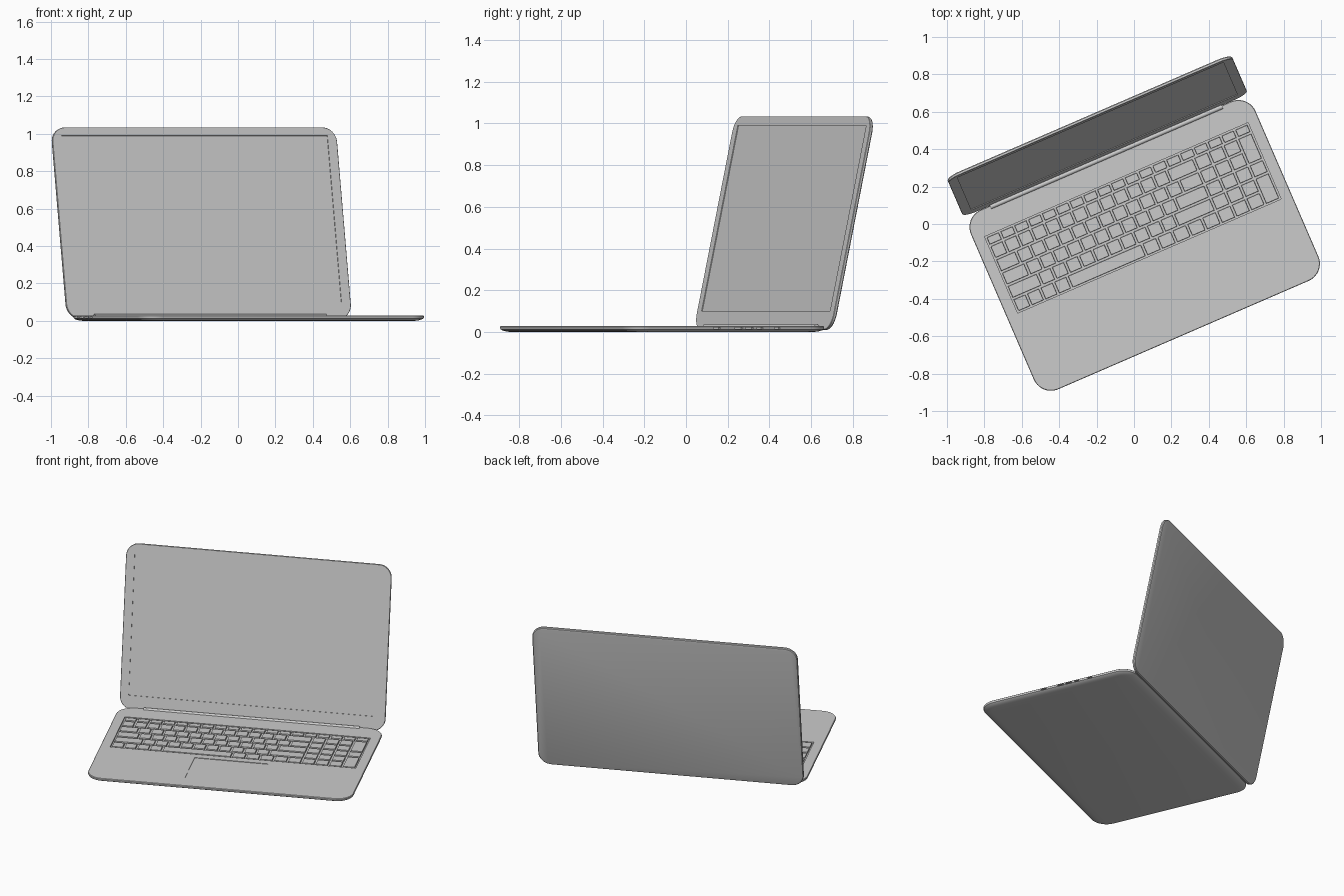
import bpy, bmesh, math
from mathutils import Matrix

if "Cube" in bpy.data.objects:
    bpy.data.objects.remove(bpy.data.objects["Cube"])

TURN = Matrix.Rotation(math.radians(23.4), 4, 'Z')   # whole laptop is turned on the desk
CX = 0.007                                           # centre line of the laptop
X0, X1 = CX - 0.829, CX + 0.829


def finish(name, bm):
    bmesh.ops.recalc_face_normals(bm, faces=bm.faces)
    me = bpy.data.meshes.new(name)
    bm.to_mesh(me)
    bm.free()
    ob = bpy.data.objects.new(name, me)
    bpy.context.collection.objects.link(ob)
    return ob


def rounded(x0, x1, y0, y1, r, seg=10):
    pts = []
    for cx, cy, a0 in ((x1 - r, y1 - r, 0), (x0 + r, y1 - r, 90),
                       (x0 + r, y0 + r, 180), (x1 - r, y0 + r, 270)):
        for i in range(seg + 1):
            a = math.radians(a0 + 90 * i / seg)
            pts.append((cx + r * math.cos(a), cy + r * math.sin(a)))
    return pts


def slab(name, x0, x1, y0, y1, r, profile):
    """Rounded plate lofted through (inset, height) pairs."""
    bm = bmesh.new()
    rings = [[bm.verts.new((x, y, z)) for x, y in
              rounded(x0 + d, x1 - d, y0 + d, y1 - d, max(r - d, 0.002))]
             for d, z in profile]
    n = len(rings[0])
    for a, b in zip(rings, rings[1:]):
        for i in range(n):
            bm.faces.new((a[i], a[(i + 1) % n], b[(i + 1) % n], b[i]))
    bm.faces.new(rings[0][::-1])
    bm.faces.new(rings[-1])
    return finish(name, bm)


def add_box(bm, x0, x1, y0, y1, z0, z1, taper=0.0):
    m = Matrix.Translation(((x0 + x1) / 2, (y0 + y1) / 2, (z0 + z1) / 2)) @ \
        Matrix.Diagonal((x1 - x0, y1 - y0, z1 - z0, 1))
    vs = bmesh.ops.create_cube(bm, size=1, matrix=m)['verts']
    for v in vs:
        if v.co.z > (z0 + z1) / 2:
            v.co.x += taper if v.co.x < (x0 + x1) / 2 else -taper
            v.co.y += taper if v.co.y < (y0 + y1) / 2 else -taper


def cut(ob, boxes):
    bm = bmesh.new()
    for b in boxes:
        add_box(bm, *b)
    cutter = finish("cutter", bm)
    cutter.hide_render = True
    mod = ob.modifiers.new("cut", 'BOOLEAN')
    mod.operation, mod.solver, mod.object = 'DIFFERENCE', 'EXACT', cutter
    bpy.context.view_layer.objects.active = ob
    bpy.ops.object.modifier_apply(modifier=mod.name)
    bpy.data.objects.remove(cutter)


def smooth(ob):
    bpy.ops.object.select_all(action='DESELECT')
    ob.select_set(True)
    bpy.context.view_layer.objects.active = ob
    bpy.ops.object.shade_smooth_by_angle(angle=math.radians(35))


# Base with curved underside
TOP = 0.028
base = slab("base", X0, X1, -0.65, 0.395, 0.1,
            [(0.05, 0), (0.028, 0.003), (0.01, 0.008), (0.002, 0.013),
             (0, 0.018), (0, 0.025), (0.003, TOP)])

# Keyboard well, touchpad recess and side ports
KX0, KX1, KY0, KY1 = -0.76, 0.775, -0.19, 0.255
cuts = [(KX0, KX1, KY0, KY1, 0.0185, 0.05),
        (-0.222, 0.237, -0.537, -0.237, TOP - 0.003, 0.05)]
for y, w in ((-0.2, 0.035), (-0.085, 0.04), (-0.03, 0.04), (0.025, 0.03), (0.115, 0.03)):
    cuts.append((X1 - 0.02, X1 + 0.02, y - w / 2, y + w / 2, 0.0145, 0.0225))
for y, w in ((0.08, 0.03), (0.14, 0.05), (0.21, 0.05), (0.28, 0.06), (0.335, 0.02)):
    cuts.append((X0 - 0.02, X0 + 0.02, y - w / 2, y + w / 2, 0.0145, 0.0225))
cut(base, cuts)

# Keys: function row, five main rows and a number pad
bm = bmesh.new()
GAP = 0.006


def key(x0, x1, y0, y1):
    add_box(bm, x0 + GAP, x1 - GAP, y0 + GAP, y1 - GAP, 0.018, TOP, 0.0015)


kx0, kx1, ky0, ky1 = KX0 + 0.003, KX1 - 0.003, KY0 + 0.003, KY1 - 0.003
FN = 0.052
ROW = (ky1 - FN - ky0) / 5
PAD = 0.43
UNIT = (PAD - kx0) / 15
for i in range(19):
    w = (kx1 - kx0) / 19
    key(kx0 + i * w, kx0 + (i + 1) * w, ky1 - FN, ky1)
rows = [[1] * 13 + [2],
        [1.5] + [1] * 12 + [1.5],
        [1.75] + [1] * 11 + [2.25],
        [2.25] + [1] * 10 + [2.75],
        [1] * 4 + [5.5] + [1.1] * 5]
pw = (kx1 - PAD) / 4
for r, widths in enumerate(rows):
    y1 = ky1 - FN - r * ROW
    x = kx0
    for w in widths:
        key(x, x + w * UNIT, y1 - ROW, y1)
        x += w * UNIT
    for c in range(3):
        key(PAD + c * pw, PAD + (c + 1) * pw, y1 - ROW, y1)
    if r in (0, 2, 3):
        key(PAD + 3 * pw, kx1, y1 - ROW * (1 if r == 2 else 2), y1)
keys = finish("keys", bm)

# Hinge bar between base and lid
bm = bmesh.new()
bmesh.ops.create_cone(bm, cap_ends=True, segments=24, radius1=0.0125, radius2=0.0125, depth=1.35,
                      matrix=Matrix.Translation((CX, 0.388, 0.024)) @ Matrix.Rotation(math.pi / 2, 4, 'Y'))
hinge = finish("hinge_bar", bm)

# Lid, modelled flat with the screen facing up, then tipped open
lid = slab("lid", X0, X1, 0, 1.046, 0.08,
           [(0.012, -0.019), (0.004, -0.017), (0, -0.012), (0, -0.002), (0.002, 0)])
cut(lid, [(CX - 0.775, CX + 0.775, 0.09, 1.0, -0.004, 0.02)])

for ob in (base, keys, hinge, lid):
    if ob is not keys:
        smooth(ob)
    ob.matrix_world = TURN
lid.matrix_world = TURN @ Matrix.Translation((0, 0.395, 0.012)) @ \
    Matrix.Rotation(math.radians(78), 4, 'X')
